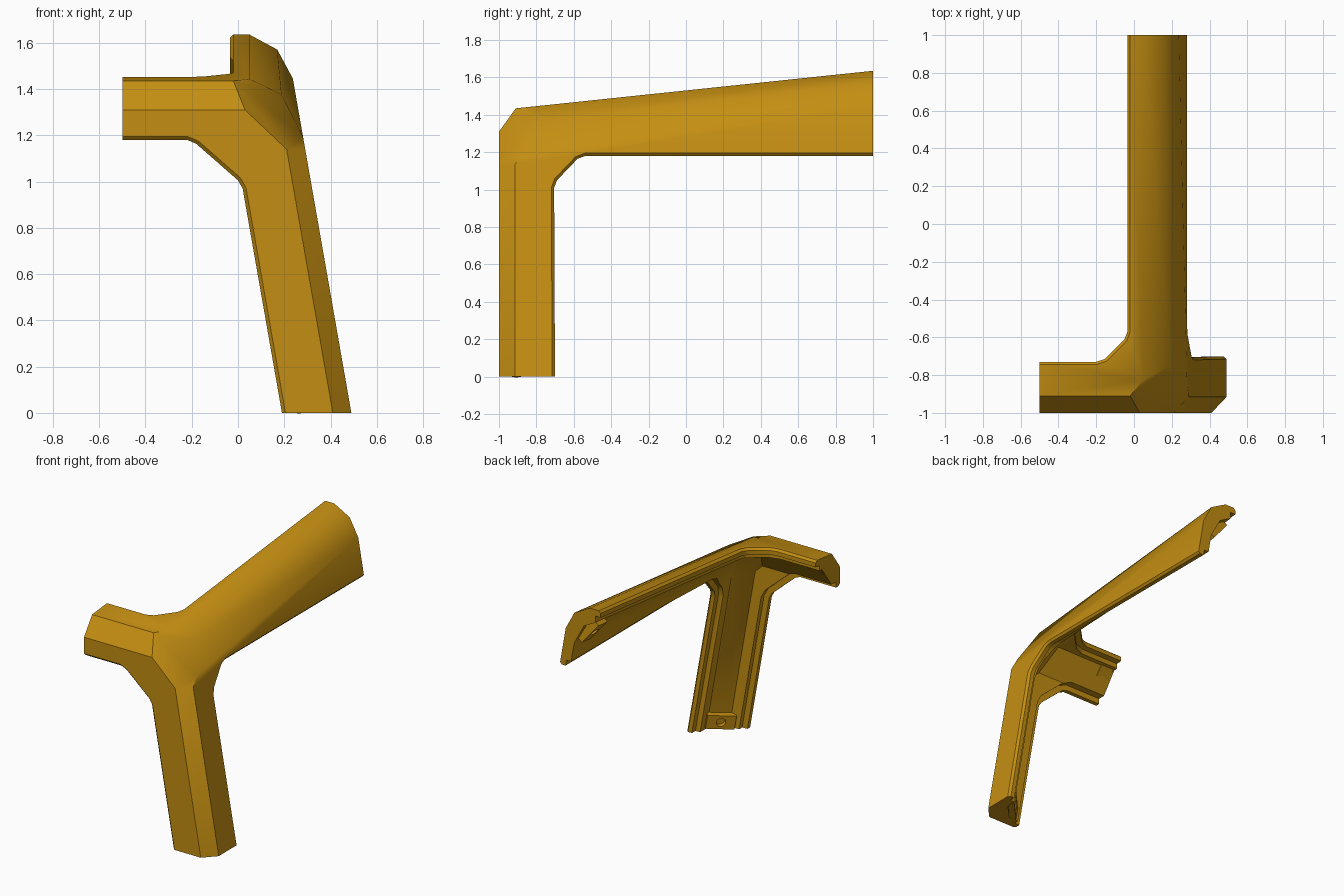
import bpy, bmesh, math
from mathutils import Vector, Matrix

if "Cube" in bpy.data.objects:
    bpy.data.objects.remove(bpy.data.objects["Cube"])

ochre = bpy.data.materials.new("ochre")
ochre.diffuse_color = (0.55, 0.27, 0.006, 1)
ochre.use_nodes = True
ochre.node_tree.nodes["Principled BSDF"].inputs["Base Color"].default_value = ochre.diffuse_color


def make(name, bm):
    bmesh.ops.recalc_face_normals(bm, faces=bm.faces)
    me = bpy.data.meshes.new(name)
    bm.to_mesh(me)
    bm.free()
    me.materials.append(ochre)
    ob = bpy.data.objects.new(name, me)
    bpy.context.collection.objects.link(ob)
    return ob


def convex(name, lo, hi, planes):
    """Box trimmed by planes given as (point, outward normal, inward offset)."""
    bm = bmesh.new()
    bmesh.ops.create_cube(bm, size=1)
    for v in bm.verts:
        v.co = [(a + b) / 2 + c * (b - a) for a, b, c in zip(lo, hi, v.co)]
    for p, n, off in planes:
        n = Vector(n).normalized()
        cut = bmesh.ops.bisect_plane(
            bm, geom=bm.verts[:] + bm.edges[:] + bm.faces[:], dist=1e-5,
            plane_co=Vector(p) - n * off, plane_no=n, clear_outer=True)
        edges = [e for e in cut["geom_cut"] if isinstance(e, bmesh.types.BMEdge)]
        if edges:
            bmesh.ops.edgeloop_fill(bm, edges=edges)
    return make(name, bm)


def shift(path, d):
    """Offset an open path sideways (to its left) by d."""
    out = []
    for i, p in enumerate(path):
        a, b = path[max(i - 1, 0)], path[min(i + 1, len(path) - 1)]
        t = Vector((b[0] - a[0], b[1] - a[1])).normalized()
        out.append((p[0] - t.y * d, p[1] + t.x * d))
    return out


def prism(name, path, far, levels, place):
    """Loft of a path closed by a far corner; levels are (depth, offset)."""
    bm = bmesh.new()
    rings = [[bm.verts.new(place(a, b, depth)) for a, b in shift(path, off) + [far]]
             for depth, off in levels]
    for r, s in zip(rings, rings[1:]):
        for i in range(len(r)):
            j = (i + 1) % len(r)
            bm.faces.new((r[i], r[j], s[j], s[i]))
    bm.faces.new(rings[0])
    bm.faces.new(rings[-1])
    bmesh.ops.triangulate(bm, faces=bm.faces[:])
    return make(name, bm)


def boolean(ob, tool, op="DIFFERENCE"):
    m = ob.modifiers.new("cut", "BOOLEAN")
    m.operation, m.solver, m.object = op, "EXACT", tool
    bpy.context.view_layer.objects.active = ob
    bpy.ops.object.modifier_apply(modifier=m.name)
    bpy.data.objects.remove(tool)


# Outer planes: point, normal, wall thickness
PLANES = [
    ((0, -.91, 1.435), (0, -.105, 1), .08),          # top
    ((0, -1, 0), (0, -1, 0), .08),                   # front
    ((.49, 0, 0), (1, 0, .175), .08),                # right
    ((0, -1, 1.31), (0, -.125, .09), .13),           # side arm chamfer
    ((.41, -1, 0), (.085, -.08, .0149), .13),        # leg chamfer
    ((.05, 1, 1.635), (.54, -.105, 1), .10),         # long arm shoulder
    ((.17, 1, 1.57), (1.857, -.0913, 1), .10),       # long arm shoulder
    ((.03, -1, 1.31), (.0149, -.0136, .01575), .10),  # corner facet
]
bracket = convex("corner_bracket", (-.5, -1.2, 0), (.7, 1, 1.8),
                 [(p, n, 0) for p, n, _ in PLANES])

# Silhouette cuts between each pair of arms, sheared to follow the outer face
CUTS = [
    ([(-.8, 1.18), (-.22, 1.18), (-.18, 1.163), (0, 1.005), (.02, .97), (.2075, -.1)],
     (-.8, -.1), lambda a, b, d: (a, -1 + d, b)),
    ([(1.3, 1.18), (-.54, 1.18), (-.58, 1.165), (-.69, 1.05), (-.705, 1.01), (-.70, -.1)],
     (1.3, -.1), lambda a, b, d: (.49 - .175 * b - d, a, b)),
    ([(-.8, -.73), (-.2, -.73), (-.155, -.715), (-.05, -.61), (-.035, -.57), (-.035, 1.3)],
     (-.8, 1.3), lambda a, b, d: (a, b, 1.435 + .105 * (b + .91) - d)),
]
for path, far, place in CUTS:
    area = sum(a[0] * b[1] - b[0] * a[1] for a, b in zip(path + [far], path[1:] + [far, path[0]]))
    s = 1 if area < 0 else -1          # offset away from the far corner
    # lip edge bevel and full-depth cut
    boolean(bracket, prism("cut", path, far,
            [(-.02, s * .035), (.015, 0), (2.6, 0)], place))

# Channel running inside all three arms
boolean(bracket, convex("channel", (-1, -1.3, -.5), (.9, 1.5, 2), PLANES))

# Stepped rebate along the lips
for path, far, place in CUTS:
    area = sum(a[0] * b[1] - b[0] * a[1] for a, b in zip(path + [far], path[1:] + [far, path[0]]))
    s = 1 if area < 0 else -1
    boolean(bracket, prism("rebate", path, far,
            [(.045, s * .04), (2.6, s * .04)], place))

bpy.ops.object.select_all(action="DESELECT")
bracket.select_set(True)
bpy.context.view_layer.objects.active = bracket
bpy.ops.object.shade_smooth_by_angle(angle=math.radians(35))

# Screw pads at the arm ends: centre, arm axis, facing
PADS = {
    "leg": ((.335, -.86, .06), (-.175, 0, 1), (-1, 1, -.175)),
    "side_arm": ((-.435, -.875, 1.315), (1, 0, 0), (0, .72, -.69)),
    "long_arm": ((.09, .92, 1.45), (0, 1, .1), (-.77, 0, -.64)),
}
for name, (c, axis, face) in PADS.items():
    y = Vector(axis).normalized()
    x = y.cross(Vector(face)).normalized()
    z = x.cross(y)
    m = Matrix((x, y, z)).transposed().to_4x4()
    m.translation = Vector(c)
    bm = bmesh.new()
    bmesh.ops.create_cube(bm, size=1, matrix=m @ Matrix.Diagonal((.19, .10, .06, 1)))
    pad = make(name + "_screw_pad", bm)
    bm = bmesh.new()
    bmesh.ops.create_cone(bm, cap_ends=True, segments=16, radius1=.03, radius2=.03,
                          depth=.06, matrix=m @ Matrix.Translation((0, 0, .03)))
    boolean(pad, make("screw_hole", bm))
